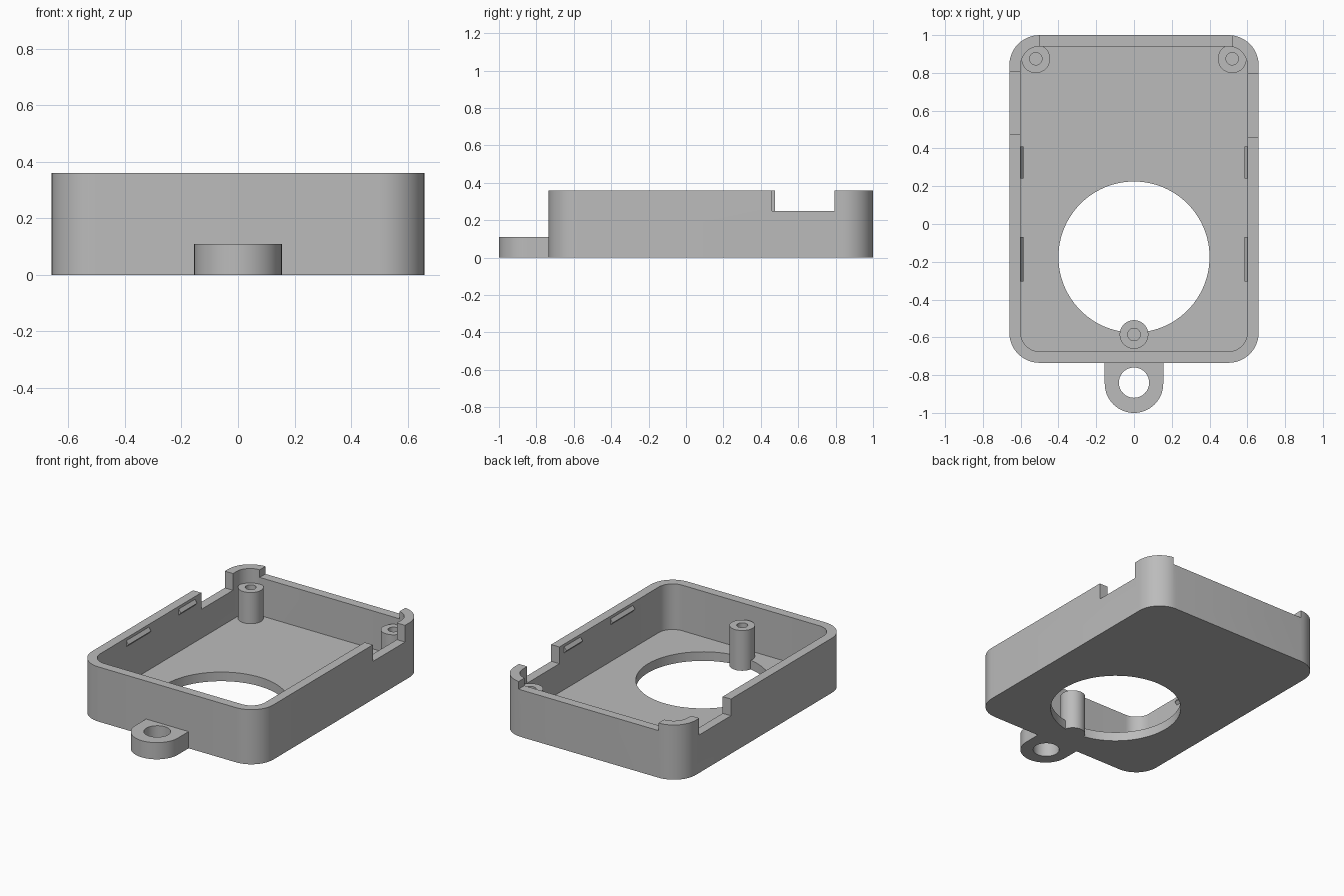
import bpy, bmesh, math
from mathutils import Matrix, Vector

if "Cube" in bpy.data.objects:
    bpy.data.objects.remove(bpy.data.objects["Cube"], do_unlink=True)

GREY = (0.5, 0.5, 0.5, 1)
mat = bpy.data.materials.new("plain grey")
mat.use_nodes = True
mat.diffuse_color = GREY
mat.node_tree.nodes["Principled BSDF"].inputs["Base Color"].default_value = GREY

TOP, FLOOR = 0.36, 0.06
X, FRONT, BACK, WALL, RADIUS = 0.66, -0.735, 1.0, 0.06, 0.16


def finish(name, bm):
    bmesh.ops.remove_doubles(bm, verts=bm.verts, dist=1e-5)
    bmesh.ops.recalc_face_normals(bm, faces=bm.faces)
    mesh = bpy.data.meshes.new(name)
    bm.to_mesh(mesh)
    bm.free()
    mesh.materials.append(mat)
    obj = bpy.data.objects.new(name, mesh)
    bpy.context.collection.objects.link(obj)
    return obj


def prism(name, outline, z0, z1):
    bm = bmesh.new()
    face = bm.faces.new([bm.verts.new((x, y, z0)) for x, y in outline])
    result = bmesh.ops.extrude_face_region(bm, geom=[face])
    verts = [v for v in result["geom"] if isinstance(v, bmesh.types.BMVert)]
    bmesh.ops.translate(bm, verts=verts, vec=(0, 0, z1 - z0))
    return finish(name, bm)


def arc(cx, cy, r, start, end, steps):
    angles = [math.radians(start + (end - start) * i / steps) for i in range(steps + 1)]
    return [(cx + r * math.cos(a), cy + r * math.sin(a)) for a in angles]


def rounded(x0, x1, y0, y1, r):
    corners = [(x1 - r, y1 - r), (x0 + r, y1 - r), (x0 + r, y0 + r), (x1 - r, y0 + r)]
    return [p for i, (cx, cy) in enumerate(corners)
            for p in arc(cx, cy, r, 90 * i, 90 * i + 90, 12)]


def circle(cx, cy, r, steps=64):
    return arc(cx, cy, r, 0, 360, steps)[:-1]


def rect(x0, x1, y0, y1):
    return [(x0, y0), (x1, y0), (x1, y1), (x0, y1)]


def cut(obj, cutter):
    cutter.hide_render = True
    mod = obj.modifiers.new("cut", "BOOLEAN")
    mod.operation, mod.solver, mod.object = "DIFFERENCE", "EXACT", cutter
    bpy.context.view_layer.objects.active = obj
    bpy.ops.object.modifier_apply(modifier=mod.name)
    bpy.data.objects.remove(cutter, do_unlink=True)


def smooth(obj):
    bpy.ops.object.select_all(action="DESELECT")
    obj.select_set(True)
    bpy.context.view_layer.objects.active = obj
    bpy.ops.object.shade_smooth_by_angle(angle=math.radians(30))


# Open tray with rounded corners
tray = prism("tray", rounded(-X, X, FRONT, BACK, RADIUS), 0, TOP)
cut(tray, prism("cavity", rounded(WALL - X, X - WALL, FRONT + WALL, BACK - WALL,
                                  RADIUS - WALL), FLOOR, 1))
# Large round opening in the floor
cut(tray, prism("floor_opening", circle(0, -0.175, 0.4, 96), -0.1, 0.2))
# Notches in the left, right and back walls
cut(tray, prism("left_notch", rect(0.5, 0.8, 0.46, 0.795), 0.25, 1))
cut(tray, prism("right_notch", rect(-0.8, -0.5, 0.475, 0.805), 0.25, 1))
cut(tray, prism("back_notch", rect(-0.5, 0.52, 0.8, 1.1), 0.31, 1))
smooth(tray)

# Mounting ear on the front
outline = arc(0, -0.845, 0.155, 180, 360, 32) + [(0.155, FRONT), (-0.155, FRONT)]
ear = prism("mounting_ear", outline, 0, 0.11)
cut(ear, prism("ear_hole", circle(0, -0.84, 0.08), -0.1, 0.3))
smooth(ear)


# Screw posts with blind bores
def post(name, x, y, z0, r=0.076, bore=0.033, top=0.265):
    profile = [(0, FLOOR), (bore, FLOOR), (bore, top), (r, top), (r, z0), (0, z0)]
    bm = bmesh.new()
    verts = [bm.verts.new((px, 0, pz)) for px, pz in profile]
    edges = [bm.edges.new(pair) for pair in zip(verts, verts[1:])]
    bmesh.ops.spin(bm, geom=verts + edges, cent=(0, 0, 0), axis=(0, 0, 1),
                   angle=math.tau, steps=40)
    bmesh.ops.translate(bm, verts=bm.verts, vec=(x, y, 0))
    smooth(finish(name, bm))


post("front_post", 0, -0.585, 0)
post("back_left_post", 0.52, 0.875, 0.02)
post("back_right_post", -0.52, 0.875, 0.02)

# Wedge-shaped snap ridges inside the side walls
for side, sign in (("left", 1), ("right", -1)):
    for place, y0, y1 in (("front", -0.305, -0.07), ("back", 0.24, 0.41)):
        bm = bmesh.new()
        wedge = [(0.602, 0.345), (0.584, 0.32), (0.602, 0.3)]
        face = bm.faces.new([bm.verts.new((sign * x, y0, z)) for x, z in wedge])
        ext = bmesh.ops.extrude_face_region(bm, geom=[face])["geom"]
        bmesh.ops.translate(bm, vec=(0, y1 - y0, 0),
                            verts=[v for v in ext if isinstance(v, bmesh.types.BMVert)])
        finish(f"{side}_{place}_snap_ridge", bm)
